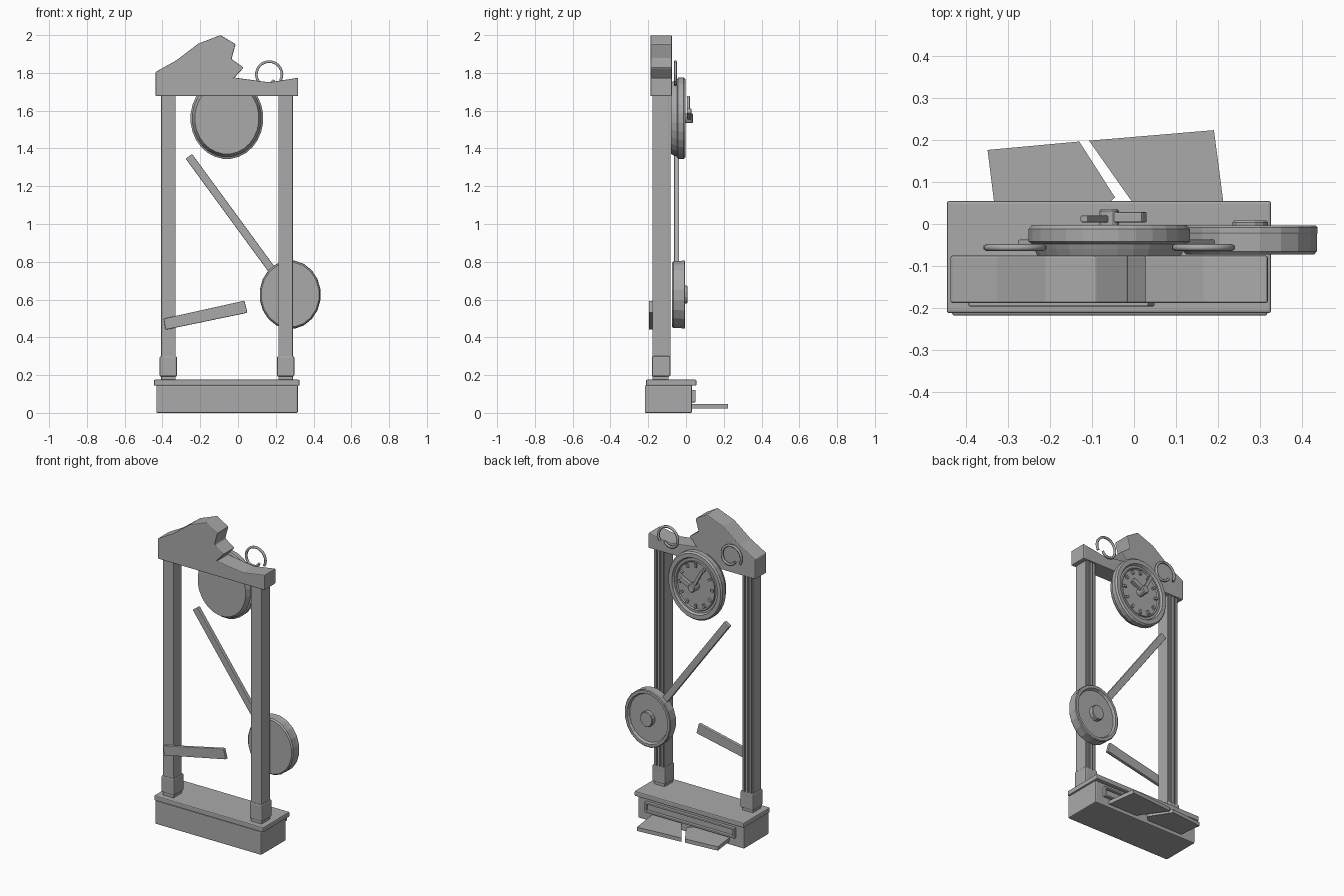
import bpy, bmesh, math
from mathutils import Vector

if "Cube" in bpy.data.objects:
    bpy.data.objects.remove(bpy.data.objects["Cube"])

grey = bpy.data.materials.new("plain_grey")
grey.use_nodes = True
grey.diffuse_color = (0.4, 0.4, 0.4, 1)
grey.node_tree.nodes["Principled BSDF"].inputs["Base Color"].default_value = (0.4, 0.4, 0.4, 1)


def finish(name, bm, bevel=0):
    bmesh.ops.recalc_face_normals(bm, faces=bm.faces)
    mesh = bpy.data.meshes.new(name)
    bm.to_mesh(mesh)
    bm.free()
    mesh.materials.append(grey)
    obj = bpy.data.objects.new(name, mesh)
    bpy.context.collection.objects.link(obj)
    if bevel:
        mod = obj.modifiers.new("soft_edges", "BEVEL")
        mod.width, mod.segments = bevel, 2
        mod.limit_method, mod.angle_limit = "ANGLE", math.radians(50)
    return obj


def prism(name, points, start, end, axis="y", bevel=0):
    """Extrude an outline along y (points are x, z) or z (points are x, y)."""
    bm = bmesh.new()
    place = (lambda p: (p[0], start, p[1])) if axis == "y" else (lambda p: (p[0], p[1], start))
    face = bm.faces.new([bm.verts.new(place(p)) for p in points])
    grown = bmesh.ops.extrude_face_region(bm, geom=[face])["geom"]
    shift = Vector((0, end - start, 0) if axis == "y" else (0, 0, end - start))
    bmesh.ops.translate(bm, vec=shift, verts=[v for v in grown if isinstance(v, bmesh.types.BMVert)])
    return finish(name, bm, bevel)


def box(name, x, y, z, bevel=0):
    return prism(name, [(x[0], z[0]), (x[1], z[0]), (x[1], z[1]), (x[0], z[1])], y[0], y[1], bevel=bevel)


def bar(name, a, b, width, y0, y1, bevel=0):
    """Straight bar between two x, z points."""
    a, b = Vector(a), Vector(b)
    d = (b - a).normalized() * width / 2
    n = Vector((-d.y, d.x))
    return prism(name, [a + n, a - n, b - n, b + n], y0, y1, bevel=bevel)


SQUASH = 0.893


def disc(name, centre, profile, sides):
    """Turn a (radius, y) profile round the y axis, narrowed along x."""
    bm = bmesh.new()
    rings = []
    for r, y in profile:
        rings.append([bm.verts.new((centre[0] + SQUASH * r * math.cos(a), y, centre[1] + r * math.sin(a)))
                      for a in (math.tau * (i + 0.5) / sides for i in range(sides))])
    for low, high in zip(rings, rings[1:]):
        for i in range(sides):
            j = (i + 1) % sides
            bm.faces.new((low[i], low[j], high[j], high[i]))
    bm.faces.new(rings[0])
    bm.faces.new(rings[-1])
    return finish(name, bm)


# Plinth and its overhanging top
box("base", (-0.432, 0.317), (-0.218, 0.032), (0, 0.146), 0.006)
box("base_top", (-0.445, 0.326), (-0.212, 0.055), (0.144, 0.176), 0.006)

# Raised frame round the empty compartment in the back of the plinth
left, right, low, high, rail = -0.375, 0.26, 0.056, 0.122, 0.012
box("frame_bottom", (left, right), (0.028, 0.05), (low, low + rail), 0.003)
box("frame_top", (left, right), (0.028, 0.05), (high - rail, high), 0.003)
box("frame_right", (left, left + rail), (0.028, 0.05), (low, high), 0.003)
box("frame_left", (right - rail, right), (0.028, 0.05), (low, high), 0.003)

# Fallen door panel, split in two
prism("door_half_right", [(-0.348, 0.176), (-0.13, 0.196), (-0.045, 0.063), (-0.08, 0.032), (-0.33, 0.032)],
      0.022, 0.046, "z")
prism("door_half_left", [(-0.107, 0.198), (0.19, 0.223), (0.215, 0.032), (0.01, 0.032)], 0.022, 0.046, "z")

# Fluted posts with foot blocks
for side, x, top in (("right", -0.369, 1.7), ("left", 0.252, 1.757)):
    box(side + "_post", (x - 0.038, x + 0.038), (-0.177, -0.092), (0.17, top), 0.003)
    for k in (-1, 0, 1):
        box(f"{side}_post_flute_{k + 2}", (x + k * 0.024 - 0.007, x + k * 0.024 + 0.007),
            (-0.1, -0.082), (0.28, 1.68), 0.003)
    box(side + "_post_foot", (x - 0.046, x + 0.046), (-0.181, -0.083), (0.192, 0.3), 0.008)

# Broken pediment
outline = [(-0.436, 1.677), (-0.436, 1.805), (-0.325, 1.867), (-0.21, 1.955), (-0.093, 2.0), (-0.013, 1.952),
           (-0.034, 1.873), (0.03, 1.828), (-0.018, 1.775), (0.165, 1.75), (0.318, 1.774), (0.318, 1.677)]
prism("pediment", outline, -0.188, -0.075, bevel=0.005)

# Clock body with bezel and sunken dial
clock = Vector((-0.059, 1.56))
disc("clock_body", clock, [(0.19, -0.08), (0.2, -0.06), (0.205, -0.048), (0.216, -0.042), (0.216, -0.012),
                           (0.207, -0.002), (0.18, -0.002), (0.172, -0.016), (0.158, -0.016),
                           (0.154, -0.01), (0.148, -0.018)], 28)
for hour in range(12):
    a = math.tau * hour / 12
    d = Vector((SQUASH * math.sin(a), math.cos(a)))
    bar(f"hour_mark_{hour + 1}", clock + d * 0.118, clock + d * 0.142, 0.014, -0.02, -0.006)

# Hands and hub
bar("hour_hand", clock, clock + Vector((0.084, 0.04)), 0.03, 0.004, 0.028, 0.003)
bar("minute_hand", clock, clock + Vector((-0.06, 0.115)), 0.02, 0.004, 0.02, 0.003)
disc("hand_hub", clock, [(0.027, -0.02), (0.027, 0.031), (0.022, 0.036)], 12)

# Pendulum rod and bob
bob = Vector((0.276, 0.626))
bar("pendulum_rod", (-0.26, 1.358), bob, 0.042, -0.063, -0.037, 0.004)
disc("pendulum_bob", bob, [(0.172, -0.073), (0.18, -0.065), (0.18, -0.024), (0.182, -0.02), (0.182, -0.008),
                           (0.177, -0.004), (0.16, -0.004), (0.152, -0.02)], 20)
disc("bob_boss", bob, [(0.049, -0.024), (0.049, 0.004), (0.045, 0.008)], 12)

# Loose slat across the right post
prism("loose_slat", [(-0.394, 0.499), (0.034, 0.594), (0.05, 0.53), (-0.384, 0.44)], -0.196, -0.174, bevel=0.004)

# Scroll ornaments beside the clock
for name, x, flip in (("left_scroll", 0.165, 1), ("right_scroll", -0.283, -1)):
    curve = bpy.data.curves.new(name, "CURVE")
    curve.dimensions = "3D"
    curve.bevel_depth, curve.bevel_resolution, curve.use_fill_caps = 0.008, 1, True
    spline = curve.splines.new("POLY")
    steps = 22
    spline.points.add(steps)
    for i, p in enumerate(spline.points):
        t = i / steps
        a = math.radians(-30 + 340 * t)
        r = 0.068 - 0.03 * max(0, t - 0.75) / 0.25
        p.co = (x + flip * r * math.cos(a), -0.056, 1.792 + r * math.sin(a), 1)
    curve.materials.append(grey)
    bpy.context.collection.objects.link(bpy.data.objects.new(name, curve))
